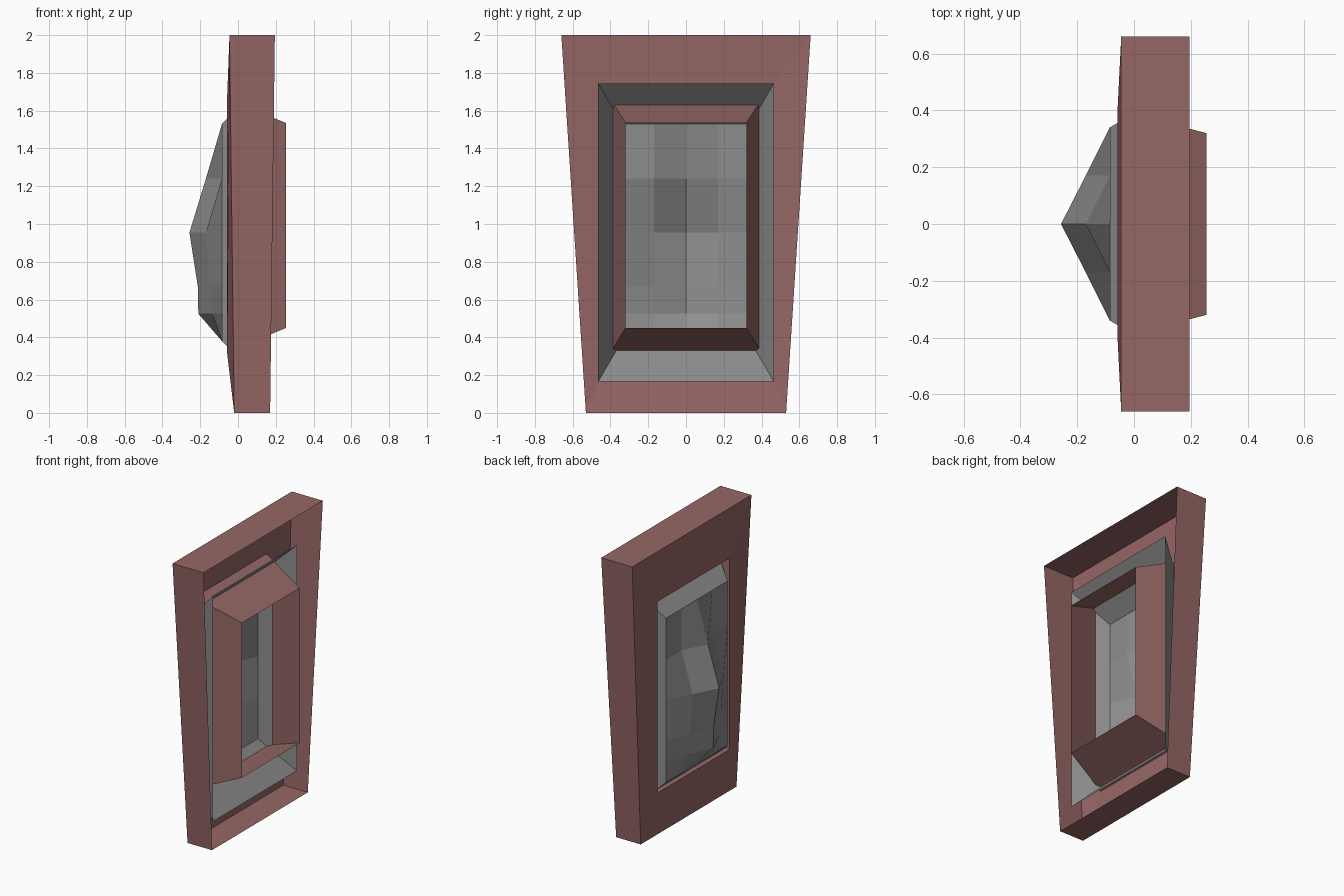
import bpy, bmesh

if "Cube" in bpy.data.objects:
    bpy.data.objects.remove(bpy.data.objects["Cube"])


def material(name, rgb):
    m = bpy.data.materials.new(name)
    m.diffuse_color = (*rgb, 1)
    m.use_nodes = True
    m.node_tree.nodes["Principled BSDF"].inputs["Base Color"].default_value = m.diffuse_color
    return m


RED = material("dusty_red", (0.30, 0.135, 0.13))
GREY = material("mid_grey", (0.27, 0.27, 0.27))


def finish(bm, name, mat):
    bmesh.ops.remove_doubles(bm, verts=bm.verts, dist=1e-5)
    bmesh.ops.recalc_face_normals(bm, faces=bm.faces)
    mesh = bpy.data.meshes.new(name)
    bm.to_mesh(mesh)
    bm.free()
    mesh.materials.append(mat)
    ob = bpy.data.objects.new(name, mesh)
    bpy.context.collection.objects.link(ob)
    return ob


def ring(bm, bottom, top):
    """Four-cornered loop; bottom and top are (x, half width, z)."""
    (x0, w0, z0), (x1, w1, z1) = bottom, top
    return [bm.verts.new(c) for c in
            ((x0, -w0, z0), (x0, w0, z0), (x1, w1, z1), (x1, -w1, z1))]


def bridge(bm, rings):
    for a, b in zip(rings, rings[1:]):
        for i in range(4):
            j = (i + 1) % 4
            bm.faces.new((a[i], a[j], b[j], b[i]))


# Tapered open casing: outer wall, back plate, raised inner collar
bm = bmesh.new()
bridge(bm, [ring(bm, (0.17, 0.53, 0), (0.195, 0.66, 2)),
            ring(bm, (-0.02, 0.53, 0), (-0.045, 0.66, 2)),
            ring(bm, (-0.058, 0.40, 0.32), (-0.058, 0.40, 1.66)),
            ring(bm, (0.255, 0.32, 0.45), (0.255, 0.32, 1.535))])
finish(bm, "casing", RED)

# Faceted dish with a flared rim
bm = bmesh.new()
RIM = -0.085
bridge(bm, [ring(bm, (0.13, 0.465, 0.165), (0.13, 0.465, 1.745)),
            ring(bm, (RIM, 0.34, 0.38), (RIM, 0.34, 1.53))])
# rows: height, depth at the centre line, depth at quarter width
rows = [(1.53, RIM, RIM), (1.24, -0.17, RIM), (0.955, -0.257, -0.17),
        (0.67, -0.213, -0.15), (0.525, -0.21, -0.135), (0.38, RIM, RIM)]
grid = []
for z, mid, quarter in rows:
    depths = (RIM, quarter, mid, quarter, RIM)
    grid.append([bm.verts.new((d, 0.17 * (k - 2), z)) for k, d in enumerate(depths)])
for a, b in zip(grid, grid[1:]):
    for k in range(4):
        bm.faces.new((a[k], a[k + 1], b[k + 1], b[k]))
finish(bm, "dish", GREY)
